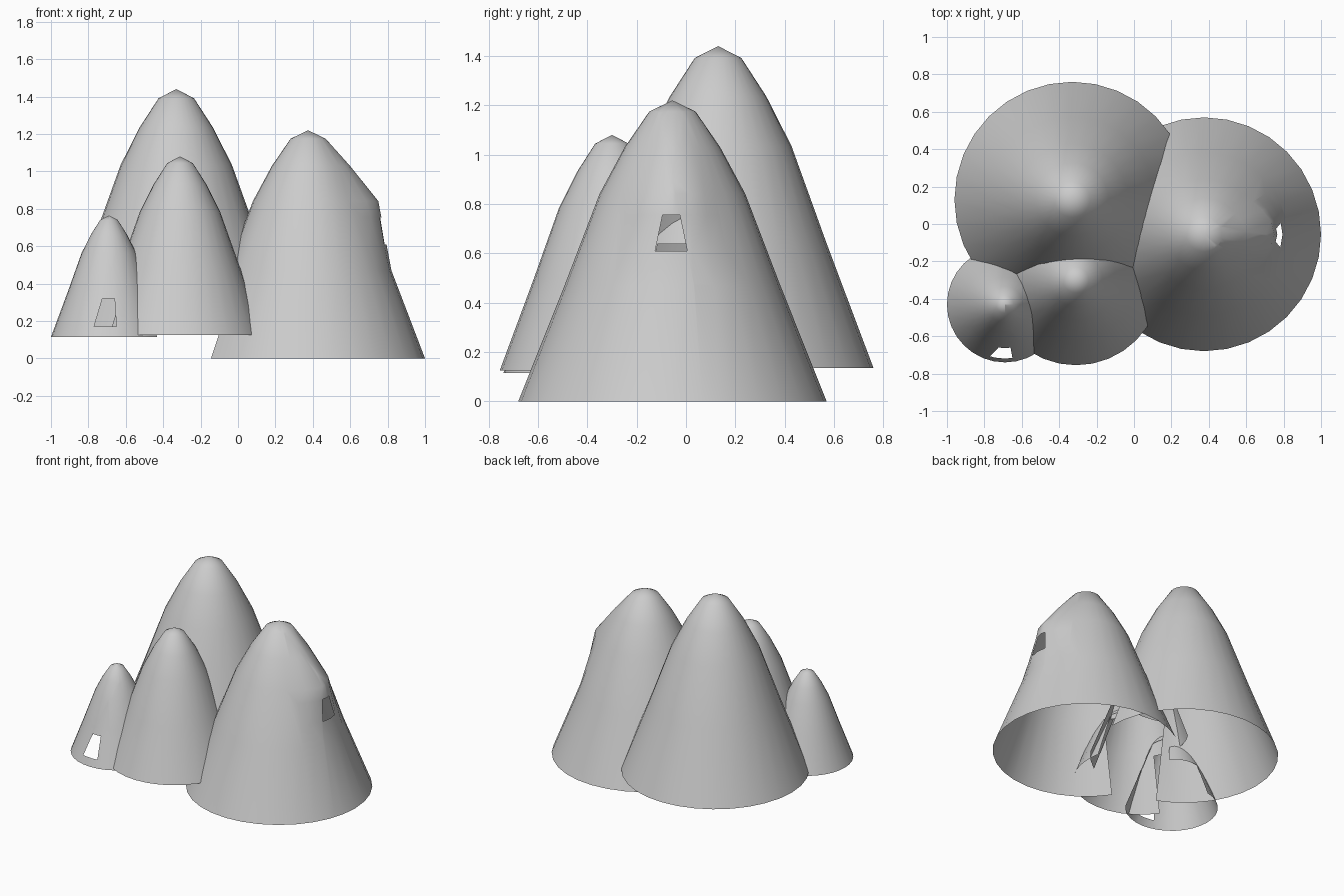
import bpy, bmesh
from math import sin, cos, pi, hypot, exp, radians
from mathutils import Vector

if "Cube" in bpy.data.objects:
    bpy.data.objects.remove(bpy.data.objects["Cube"])

SEGS = 32
# shared dome profile: (height fraction, radius fraction)
PROFILE = [(0, 1), (0.385, 0.70), (0.69, 0.472), (0.844, 0.310), (0.963, 0.150), (1, 0)]

# name: centre x, centre y, base z, top z, base radius
DOMES = {
    "tall_back_mound": (-0.33, 0.13, 0.135, 1.44, 0.63),
    "right_mound": (0.375, -0.055, 0.0, 1.22, 0.625),
    "front_mound": (-0.31, -0.30, 0.125, 1.08, 0.455),
    "small_left_mound": (-0.69, -0.43, 0.115, 0.765, 0.31),
}


def radius_at(dome, z):
    t = (z - dome[2]) / (dome[3] - dome[2])
    if t >= 1:
        return 0
    for (t0, r0), (t1, r1) in zip(PROFILE, PROFILE[1:]):
        if t <= t1:
            return dome[4] * (r0 + (r1 - r0) * (t - t0) / (t1 - t0))


def inside(co, dome):
    return hypot(co.x - dome[0], co.y - dome[1]) < radius_at(dome, co.z) * 0.99


def cut_opening(bm, facing, centre, z0, z1, low, high):
    """Cut a trapezoid hole in the side looking along `facing`.
    low / high: (left, right) positions across the wall at z0 / z1."""
    side = Vector((-facing.y, facing.x, 0))
    up = Vector((0, 0, 1))

    def point(s, z):
        return side * s + up * z

    def near(f):
        c = f.calc_center_median()
        return (c - centre).dot(facing) > 0 and abs((c - centre).dot(side)) < 0.2

    planes = [(point(0, z0), -up), (point(0, z1), up)]
    for k, sign in ((0, -1), (1, 1)):
        edge = point(high[k], z1) - point(low[k], z0)
        n = edge.cross(facing).normalized()
        planes.append((point(low[k], z0), n if n.dot(side) * sign > 0 else -n))
    for co, no in planes:
        faces = [f for f in bm.faces if near(f)]
        geom = faces + list({e for f in faces for e in f.edges}) + list({v for f in faces for v in f.verts})
        bmesh.ops.bisect_plane(bm, geom=geom, plane_co=co, plane_no=no, dist=1e-5)
    hole = [f for f in bm.faces if near(f) and
            all((f.calc_center_median() - co).dot(no) < 0 for co, no in planes)]
    bmesh.ops.delete(bm, geom=hole, context='FACES')


def make_mound(name, dome):
    cx, cy, z0, z1, rad = dome
    bm = bmesh.new()
    rings = []
    for t, r in PROFILE[:-1]:
        ring = []
        for i in range(SEGS):
            a = 2 * pi * i / SEGS
            rr = r * rad
            # the right mound swells out over its window
            if name == "right_mound":
                swell = {0.385: 0.008, 0.69: 0.08, 0.844: 0.03}.get(t, 0)
                d = min(a, 2 * pi - a)
                rr += swell * exp(-(d / radians(28)) ** 2)
            ring.append(bm.verts.new((cx + rr * cos(a), cy + rr * sin(a), z0 + t * (z1 - z0))))
        rings.append(ring)
    tip = bm.verts.new((cx, cy, z1))
    for i in range(SEGS):
        j = (i + 1) % SEGS
        for lo, hi in zip(rings, rings[1:]):
            bm.faces.new((lo[i], lo[j], hi[j], hi[i]))
        bm.faces.new((rings[-1][i], rings[-1][j], tip))

    # drop wall faces buried in the neighbouring mounds
    others = [d for n, d in DOMES.items() if n != name]
    buried = [f for f in bm.faces if all(any(inside(v.co, d) for d in others) for v in f.verts)]
    bmesh.ops.delete(bm, geom=buried, context='FACES')

    # window and doorway
    centre = Vector((cx, cy, 0))
    if name == "right_mound":
        cut_opening(bm, Vector((1, 0, 0)), centre, 0.61, 0.755, (-0.125, 0.005), (-0.095, -0.025))
    if name == "small_left_mound":
        cut_opening(bm, Vector((0, -1, 0)), centre, 0.17, 0.32, (-0.77, -0.65), (-0.725, -0.66))

    for f in bm.faces:
        f.smooth = True
    mesh = bpy.data.meshes.new(name)
    bm.to_mesh(mesh)
    bm.free()
    bpy.context.collection.objects.link(bpy.data.objects.new(name, mesh))


for name, dome in DOMES.items():
    make_mound(name, dome)
